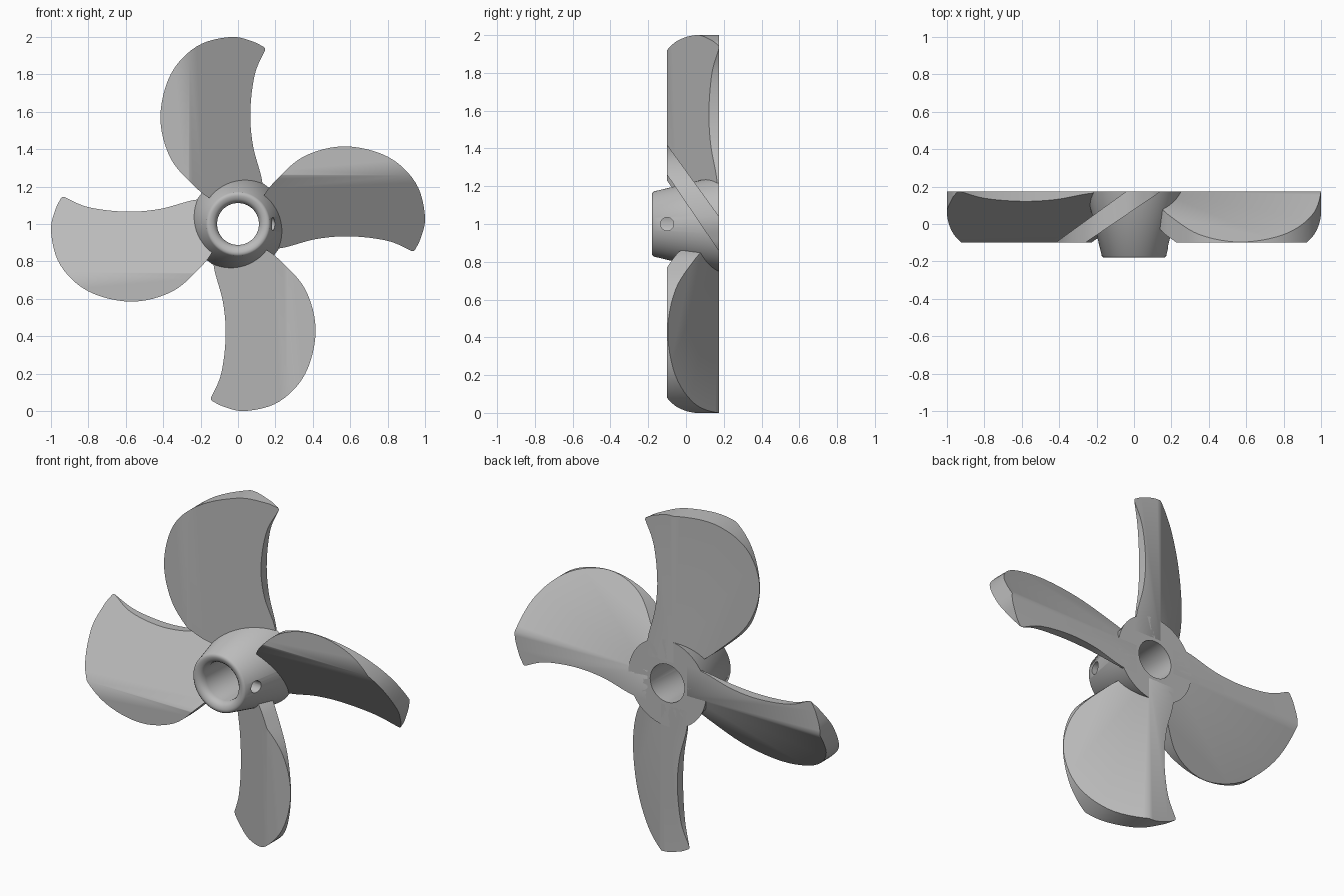
import bpy, bmesh, math
from mathutils import Vector, Matrix

cube = bpy.data.objects.get("Cube")
if cube:
    bpy.data.objects.remove(cube, do_unlink=True)

FRONT, BACK = -0.10, 0.175      # blade depth limits
CENTRE = Vector((0, 0, 1))

metal = bpy.data.materials.new("grey_metal")
metal.use_nodes = True
metal.diffuse_color = (0.5, 0.5, 0.5, 1)
metal.node_tree.nodes["Principled BSDF"].inputs["Base Color"].default_value = (0.5, 0.5, 0.5, 1)


def add_object(name, bm):
    bmesh.ops.recalc_face_normals(bm, faces=bm.faces)
    mesh = bpy.data.meshes.new(name)
    bm.to_mesh(mesh)
    bm.free()
    mesh.materials.append(metal)
    obj = bpy.data.objects.new(name, mesh)
    obj.location = CENTRE
    bpy.context.collection.objects.link(obj)
    return obj


def smooth(obj, degrees):
    bpy.ops.object.select_all(action='DESELECT')
    obj.select_set(True)
    bpy.context.view_layer.objects.active = obj
    bpy.ops.object.shade_smooth_by_angle(angle=math.radians(degrees))


def spline(points, steps=6):
    """Smooth open curve through the points."""
    pts = [Vector(p) for p in points]
    pts = [2 * pts[0] - pts[1]] + pts + [2 * pts[-1] - pts[-2]]
    out = []
    for a, b, c, d in zip(pts, pts[1:], pts[2:], pts[3:]):
        for i in range(steps):
            t = i / steps
            out.append(0.5 * (2 * b + (c - a) * t + (2 * a - 5 * b + 4 * c - d) * t * t
                              + (3 * b - a - 3 * c + d) * t ** 3))
    return out + [pts[-2]]


def cut(bm, point, normal):
    """Remove everything on the normal side and cap the opening."""
    geom = bm.verts[:] + bm.edges[:] + bm.faces[:]
    res = bmesh.ops.bisect_plane(bm, geom=geom, plane_co=point, plane_no=normal,
                                 clear_outer=True)
    edges = [e for e in res["geom_cut"] if isinstance(e, bmesh.types.BMEdge)]
    bmesh.ops.edgeloop_fill(bm, edges=edges)


# Blade outline: rounded leading edge, then hollow trailing edge
leading = [(-0.14, 0.13), (-0.22, 0.19), (-0.36, 0.35), (-0.415, 0.57), (-0.36, 0.80),
           (-0.22, 0.95), (-0.04, 1.0), (0.08, 0.975), (0.14, 0.945)]
trailing = [(0.147, 0.935), (0.09, 0.80), (0.066, 0.60), (0.08, 0.42), (0.125, 0.25), (0.14, 0.13)]
outline = spline(leading) + spline(trailing)


def make_blade(name, turn):
    bm = bmesh.new()
    face = bm.faces.new([bm.verts.new((p.x, FRONT, p.y)) for p in outline])
    ext = bmesh.ops.extrude_face_region(bm, geom=[face])
    bmesh.ops.translate(bm, vec=(0, BACK - FRONT, 0),
                        verts=[v for v in ext["geom"] if isinstance(v, bmesh.types.BMVert)])
    # Pitch: trim the thick outline to a slanted slab
    for x0, x1, sign in ((-0.26, 0.145, -1), (-0.42, -0.04, 1)):
        normal = Vector((-(BACK - FRONT), x1 - x0, 0)).normalized() * sign
        cut(bm, (x0, FRONT, 0), normal)
    bmesh.ops.remove_doubles(bm, verts=bm.verts, dist=0.0005)
    bmesh.ops.rotate(bm, verts=bm.verts, cent=(0, 0, 0),
                     matrix=Matrix.Rotation(turn, 3, 'Y'))
    smooth(add_object(name, bm), 40)


for i, side in enumerate(("top", "left", "bottom", "right")):
    make_blade(side + "_blade", i * math.pi / 2)

# Hub: tapered sleeve with a rounded front lip around the bore
profile = [(0.112, BACK), (0.255, BACK), (0.172, -0.172), (0.162, -0.18), (0.15, -0.18),
           (0.133, -0.175), (0.119, -0.162), (0.112, -0.14)]
bm = bmesh.new()
ring = [bm.verts.new((r, y, 0)) for r, y in profile]
edges = [bm.edges.new((a, b)) for a, b in zip(ring, ring[1:] + ring[:1])]
bmesh.ops.spin(bm, geom=ring + edges, cent=(0, 0, 0), axis=(0, 1, 0),
               angle=math.tau, steps=64)
bmesh.ops.remove_doubles(bm, verts=bm.verts, dist=0.0001)
hub = add_object("hub", bm)

# Set screw hole through the left wall of the hub
bm = bmesh.new()
bmesh.ops.create_cone(bm, cap_ends=True, segments=24, radius1=0.035, radius2=0.035, depth=0.2,
                      matrix=Matrix.Translation((0.17, -0.1, 0)) @ Matrix.Rotation(math.pi / 2, 4, 'Y'))
cutter = add_object("screw_hole_cutter", bm)
cutter.hide_render = True
mod = hub.modifiers.new("screw_hole", 'BOOLEAN')
mod.operation = 'DIFFERENCE'
mod.object = cutter
mod.solver = 'EXACT'
bpy.context.view_layer.objects.active = hub
bpy.ops.object.modifier_apply(modifier=mod.name)
bpy.data.objects.remove(cutter, do_unlink=True)
smooth(hub, 40)
